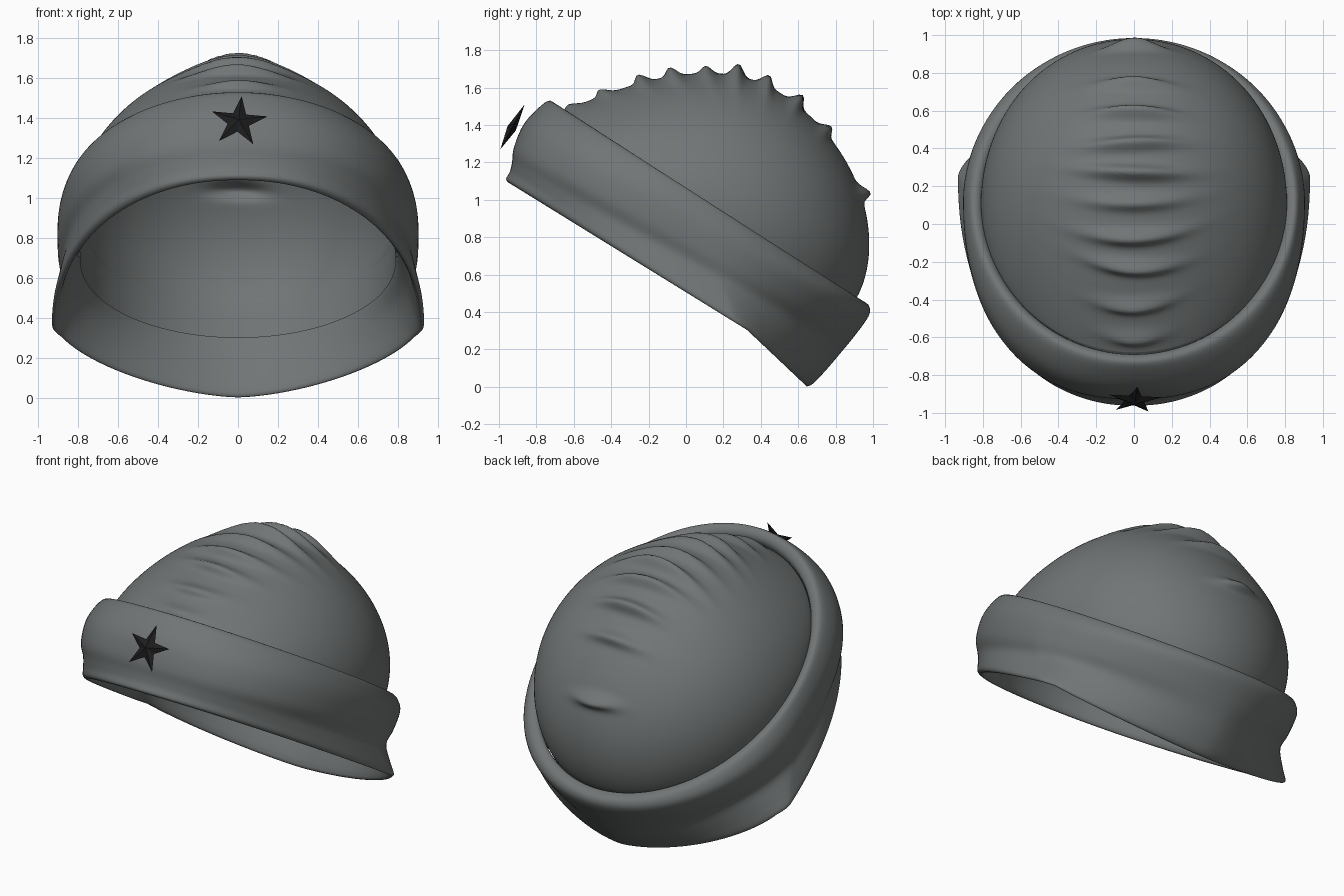
import bpy, bmesh, math
from mathutils import Vector

if "Cube" in bpy.data.objects:
    bpy.data.objects.remove(bpy.data.objects["Cube"])

SEG = 192


def material(name, rgb):
    m = bpy.data.materials.new(name)
    m.diffuse_color = (*rgb, 1)
    m.use_nodes = True
    m.node_tree.nodes["Principled BSDF"].inputs["Base Color"].default_value = m.diffuse_color
    return m


grey = material("grey wool", (0.165, 0.178, 0.178))
black = material("black metal", (0.012, 0.012, 0.013))


def make(name, bm, mat, smooth=True):
    bmesh.ops.recalc_face_normals(bm, faces=bm.faces)
    me = bpy.data.meshes.new(name)
    bm.to_mesh(me)
    bm.free()
    me.materials.append(mat)
    for p in me.polygons:
        p.use_smooth = smooth
    ob = bpy.data.objects.new(name, me)
    bpy.context.collection.objects.link(ob)
    return ob


def ring(yf, zf, yb, zb, w, yc, kink=0, nf=2, nb=2):
    """Tilted egg-shaped ring: front and back (y, z), half width, widest y,
    lift of the lower bend, and squareness of the front and back halves."""
    pts = []
    for i in range(SEG):
        a = 2 * math.pi * i / SEG
        c, sn = math.cos(a), math.sin(a)
        n = nb if c > 0 else nf
        k = (abs(c) ** n + abs(sn) ** n) ** (-1 / n)
        y = yc + c * k * ((yb - yc) if c > 0 else (yc - yf))
        s = (y - yf) / (yb - yf)
        z = zf + s * (zb - zf) + kink * min(s / 0.8, (1 - s) / 0.2)
        pts.append(Vector((w * sn * k, y, z)))
    return pts


def loft(bm, rings, closed=False):
    vs = [[bm.verts.new(p) for p in r] for r in rings]
    for k in range(len(vs) if closed else len(vs) - 1):
        a, b = vs[k], vs[(k + 1) % len(vs)]
        for i in range(SEG):
            j = (i + 1) % SEG
            bm.faces.new((a[i], a[j], b[j], b[i]))
    return vs


def spline(rows, n):
    """Closed Catmull-Rom smoothing through equal-length number rows."""
    out, m = [], len(rows)
    for k in range(m):
        p = [rows[(k + d) % m] for d in (-1, 0, 1, 2)]
        for q in range(n):
            t = q / n
            out.append([0.5 * (2 * b + (c - a) * t + (2 * a - 5 * b + 4 * c - d) * t * t
                               + (3 * b - a - 3 * c + d) * t ** 3)
                        for a, b, c, d in zip(*p)])
    return out


# Folded cuff, one row per ring, from the top rim down the outside and up the inside
cuff_rows = [
    (-0.690, 1.470, 0.908, 0.458, 0.806, 0.12, 0, 2, 2),
    (-0.725, 1.530, 0.945, 0.458, 0.850, 0.12, 0, 2, 2),
    (-0.790, 1.490, 0.980, 0.430, 0.880, 0.12, 0, 2.12, 2),
    (-0.870, 1.400, 0.975, 0.375, 0.903, 0.12, 0, 2.25, 2),
    (-0.920, 1.280, 0.900, 0.270, 0.900, 0.13, 0.01, 2.35, 1.85),
    (-0.930, 1.200, 0.830, 0.185, 0.882, 0.16, 0.03, 2.35, 1.7),
    (-0.942, 1.150, 0.745, 0.085, 0.908, 0.21, 0.06, 2.25, 1.65),
    (-0.962, 1.110, 0.670, 0.010, 0.932, 0.25, 0.08, 2.15, 1.6),
    (-0.935, 1.095, 0.640, 0.025, 0.905, 0.24, 0.08, 2.1, 1.62),
    (-0.885, 1.190, 0.720, 0.190, 0.850, 0.18, 0.04, 2.1, 1.8),
    (-0.845, 1.260, 0.795, 0.310, 0.798, 0.12, 0, 2, 2),
    (-0.765, 1.370, 0.870, 0.400, 0.802, 0.12, 0, 2, 2),
]
bm = bmesh.new()
loft(bm, [ring(*r) for r in spline(cuff_rows, 4)], True)
make("folded_cuff", bm, grey)

# Crown: tilted dome, conical in front and round behind, with a gathered ridge
CEN = Vector((0, 0.115, 0.965))
U = Vector((0, 0.849, -0.529))
N = Vector((0, 0.529, 0.849))
LEN, WID, HGT = 0.935, 0.81, 0.72
# Pleats along the ridge: y, z, height, half width across
pleats = [(-0.61, 1.50, 0.03, 0.14), (-0.43, 1.56, 0.04, 0.17), (-0.23, 1.63, 0.05, 0.2),
          (-0.07, 1.66, 0.05, 0.23), (0.11, 1.67, 0.04, 0.24), (0.27, 1.66, 0.065, 0.24),
          (0.42, 1.61, 0.055, 0.23), (0.58, 1.51, 0.06, 0.2), (0.74, 1.37, 0.045, 0.18),
          (0.95, 1.04, 0.055, 0.13)]


def dome_point(a, r):
    c = math.cos(a)
    e = 0.58 - 0.22 * c + 0.2 * c * c
    p = (CEN + U * (LEN * r * c) + N * (HGT * max(0, 1 - r * r) ** e)
         + Vector((WID * r * math.sin(a), 0, 0)))
    out = (p - CEN - N * 0.1).normalized()
    push = 0
    for k, (y, z, h, w) in enumerate(pleats):
        along = Vector((y - 0.115, z - 0.965)).normalized()
        rel = Vector((p.y - 0.115, p.z - 0.965))
        if rel.dot(along) < 0:
            continue
        # each pleat bends a little away from the middle
        off = along.x * rel.y - along.y * rel.x
        off += 0.25 * p.x * p.x + 0.04 * p.x * math.sin(2.3 * k)
        push += h * math.exp(-(off / 0.036) ** 2 - (p.x / w) ** 2)
    return p + out * push


bm = bmesh.new()
rings = [ring(-0.815, 1.225, 0.765, 0.300, 0.790, 0.115),
         ring(-0.755, 1.355, 0.845, 0.395, 0.802, 0.115)]
M = 96
for k in range(M):
    r = math.cos(0.5 * math.pi * k / M)
    rings.append([dome_point(2 * math.pi * i / SEG, r) for i in range(SEG)])
vs = loft(bm, rings)
tip = bm.verts.new(dome_point(0, 0))
for i in range(SEG):
    bm.faces.new((vs[-1][i], vs[-1][(i + 1) % SEG], tip))
make("gathered_crown", bm, grey)

# Faceted star badge on the front of the cuff
bm = bmesh.new()
up = Vector((0, 0.476, 0.88))
out = Vector((0, -0.88, 0.476))
mid = Vector((0.003, -0.932, 1.382))
rim = []
for i in range(10):
    a = math.radians(6) + math.pi * i / 5
    r = 0.147 if i % 2 == 0 else 0.056
    rim.append(bm.verts.new(mid + up * (r * math.cos(a)) + Vector((r * math.sin(a), 0, 0))))
for d in (0.025, -0.025):
    peak = bm.verts.new(mid + out * d)
    for i in range(10):
        bm.faces.new((rim[i], rim[(i + 1) % 10], peak))
make("star_badge", bm, black, False)
